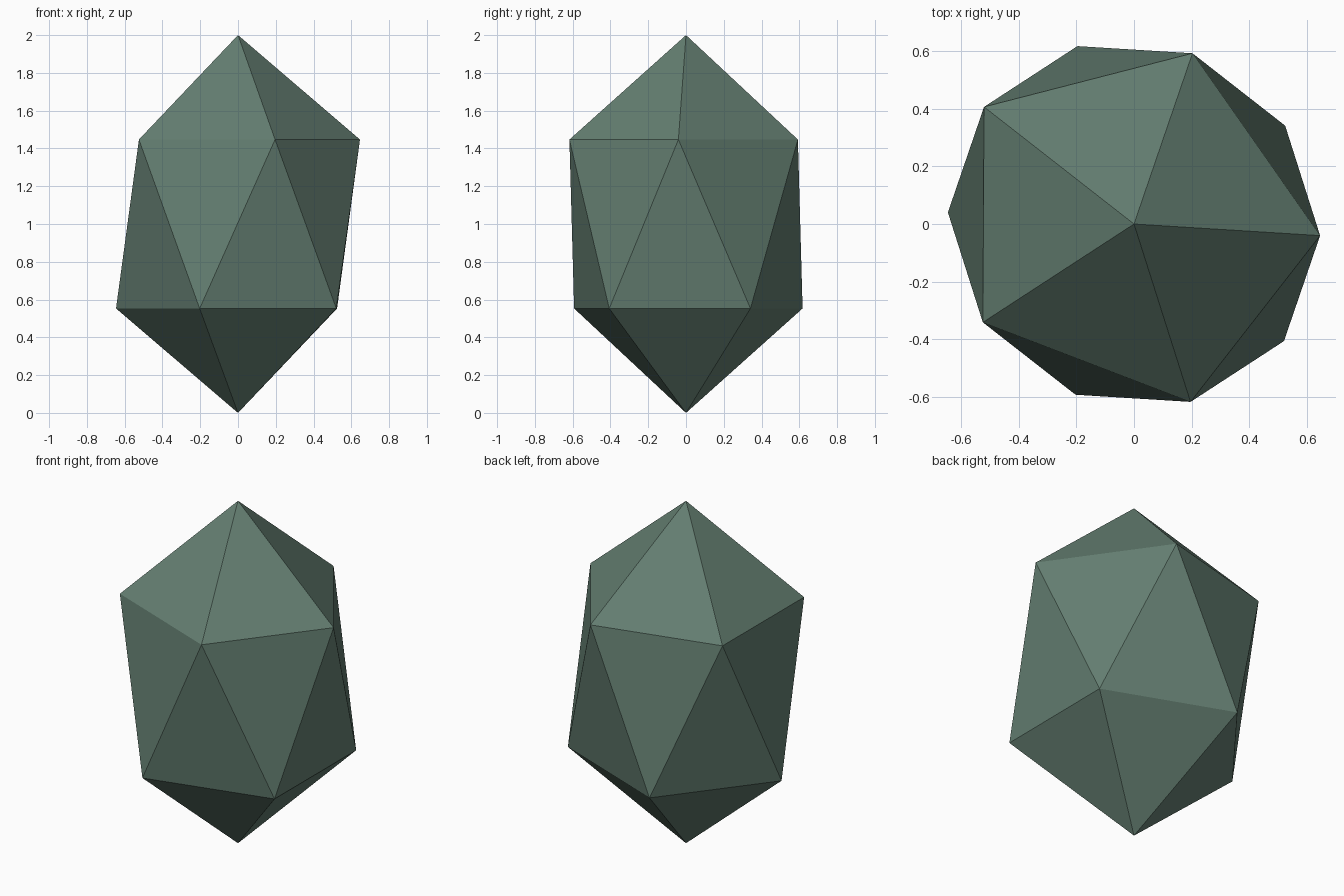
import bpy
from mathutils import Matrix

if "Cube" in bpy.data.objects:
    bpy.data.objects.remove(bpy.data.objects["Cube"])

# Faceted gem stone: a stretched, slightly sheared icosahedron
bpy.ops.mesh.primitive_ico_sphere_add(subdivisions=1, radius=1.0)
gem = bpy.context.object
gem.name = "faceted_stone"

# Narrow in x and y, skew y a little along x, and stand it on the ground
gem.data.transform(Matrix(((0.722, 0.004, 0, 0),
                           (-0.045, 0.711, 0, 0),
                           (0, 0, 1, 1),
                           (0, 0, 0, 1))))
gem.data.shade_flat()

# Single grey-green colour
mat = bpy.data.materials.new("grey green stone")
mat.diffuse_color = (0.127, 0.209, 0.165, 1)
mat.use_nodes = True
mat.node_tree.nodes["Principled BSDF"].inputs["Base Color"].default_value = mat.diffuse_color
gem.data.materials.append(mat)
